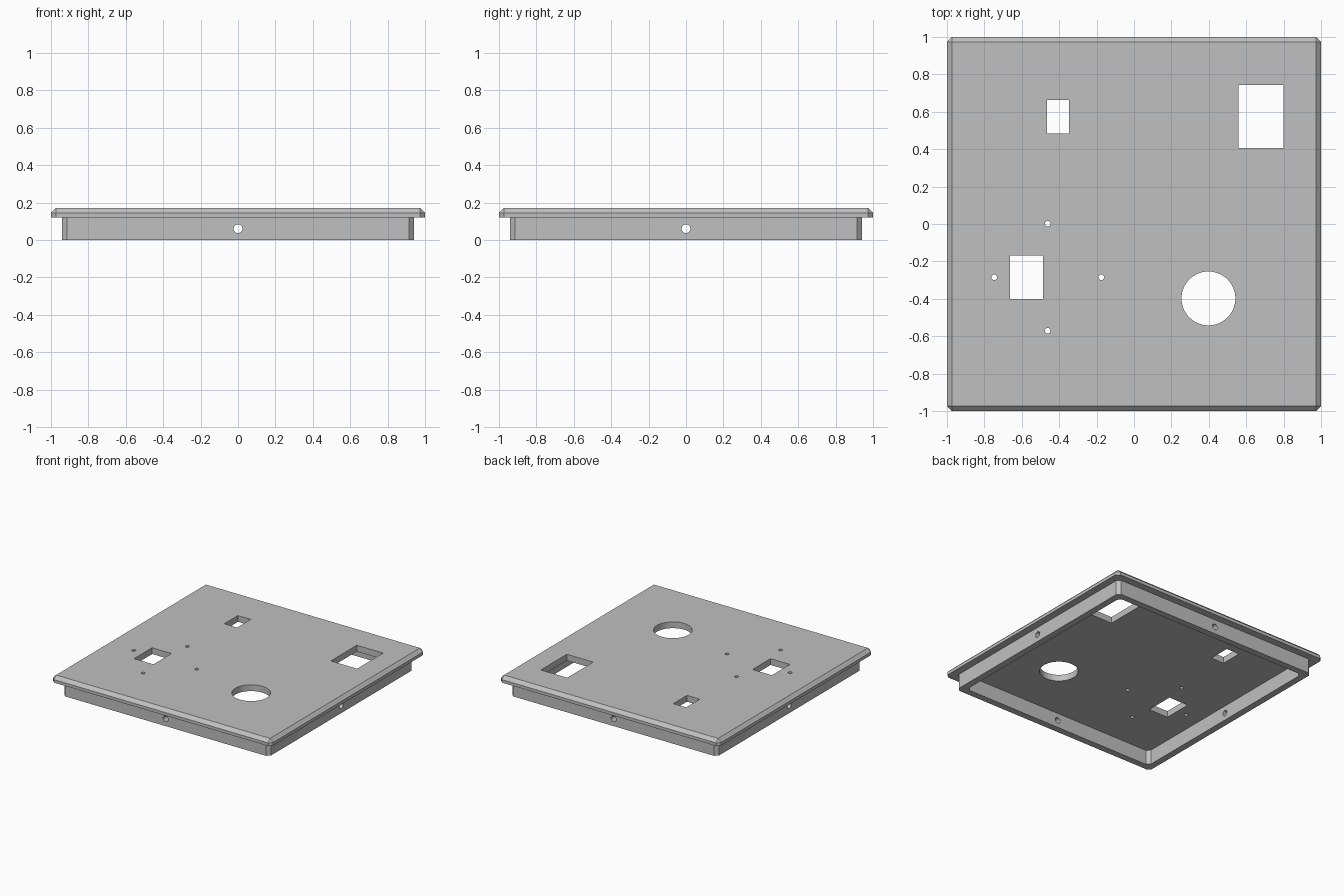
import bpy
import bmesh
from math import pi
from mathutils import Matrix

cube = bpy.data.objects.get("Cube")
if cube:
    bpy.data.objects.remove(cube, do_unlink=True)

CHAMFER = 0.027
SKIRT_TOP, PLATE_TOP = 0.12, 0.172

grey = bpy.data.materials.new("light grey")
grey.use_nodes = True
colour = (0.53, 0.53, 0.53, 1)
grey.diffuse_color = colour
grey.node_tree.nodes["Principled BSDF"].inputs["Base Color"].default_value = colour


def new_object(name, bm):
    mesh = bpy.data.meshes.new(name)
    bmesh.ops.recalc_face_normals(bm, faces=bm.faces)
    bm.to_mesh(mesh)
    bm.free()
    mesh.materials.append(grey)
    obj = bpy.data.objects.new(name, mesh)
    bpy.context.collection.objects.link(obj)
    return obj


def box(name, x0, x1, y0, y1, z0, z1):
    bm = bmesh.new()
    place = Matrix.Translation(((x0 + x1) / 2, (y0 + y1) / 2, (z0 + z1) / 2))
    size = Matrix.Diagonal((x1 - x0, y1 - y0, z1 - z0, 1))
    bmesh.ops.create_cube(bm, size=1, matrix=place @ size)
    return new_object(name, bm)


def cylinder(name, centre, radius, depth, axis="Z", sides=48):
    bm = bmesh.new()
    turn = {"X": Matrix.Rotation(pi / 2, 4, "Y"), "Y": Matrix.Rotation(pi / 2, 4, "X"),
            "Z": Matrix.Identity(4)}[axis]
    bmesh.ops.create_cone(bm, cap_ends=True, segments=sides, radius1=radius, radius2=radius,
                          depth=depth, matrix=Matrix.Translation(centre) @ turn)
    return new_object(name, bm)


def chamfered_slab(name, half, z0, z1, top_half=None):
    """Square slab with cut corners, optionally narrowing to a sharp square top."""
    bm = bmesh.new()
    shoulder = z1 - CHAMFER if top_half else z1
    for sx in (-1, 1):
        for sy in (-1, 1):
            for z in (z0, shoulder):
                bm.verts.new((sx * half, sy * (half - CHAMFER), z))
                bm.verts.new((sx * (half - CHAMFER), sy * half, z))
            if top_half:
                bm.verts.new((sx * top_half, sy * top_half, z1))
    bmesh.ops.convex_hull(bm, input=bm.verts)
    bmesh.ops.dissolve_limit(bm, angle_limit=0.01, verts=bm.verts, edges=bm.edges)
    return new_object(name, bm)


def cut(obj, cutters):
    for cutter in cutters:
        cutter.hide_render = True
        mod = obj.modifiers.new("cut", "BOOLEAN")
        mod.operation = "DIFFERENCE"
        mod.solver = "EXACT"
        mod.object = cutter
    bpy.context.view_layer.update()
    result = bpy.data.meshes.new_from_object(
        obj.evaluated_get(bpy.context.evaluated_depsgraph_get()))
    obj.modifiers.clear()
    obj.data = result
    for cutter in cutters:
        bpy.data.objects.remove(cutter, do_unlink=True)
    for o in bpy.context.selected_objects:
        o.select_set(False)
    obj.select_set(True)
    bpy.context.view_layer.objects.active = obj
    bpy.ops.object.shade_smooth_by_angle(angle=0.4)


# Top plate with windows, a dial opening and four screw holes
plate = chamfered_slab("top_plate", 1, SKIRT_TOP, PLATE_TOP, 1 - CHAMFER)
windows = [(-0.465, -0.348, 0.485, 0.663),
           (0.56, 0.80, 0.405, 0.742),
           (-0.663, -0.487, -0.402, -0.168)]
cutters = [box("window_cutter", *w, 0, 0.3) for w in windows]
cutters.append(cylinder("dial_cutter", (0.398, -0.398, 0.15), 0.144, 0.3, sides=96))
for dx, dy in ((1, 0), (-1, 0), (0, 1), (0, -1)):
    centre = (-0.461 + 0.286 * dx, -0.285 + 0.286 * dy, 0.15)
    cutters.append(cylinder("screw_cutter", centre, 0.015, 0.3, sides=24))
cut(plate, cutters)

# Hollow skirt below, with a hole in the middle of each wall
skirt = chamfered_slab("skirt", 0.94, 0, SKIRT_TOP)
cut(skirt, [chamfered_slab("skirt_cutter", 0.885, -0.1, 0.3)]
    + [cylinder("side_hole_cutter", (0, 0, 0.06), 0.023, 3, axis) for axis in "XY"])
